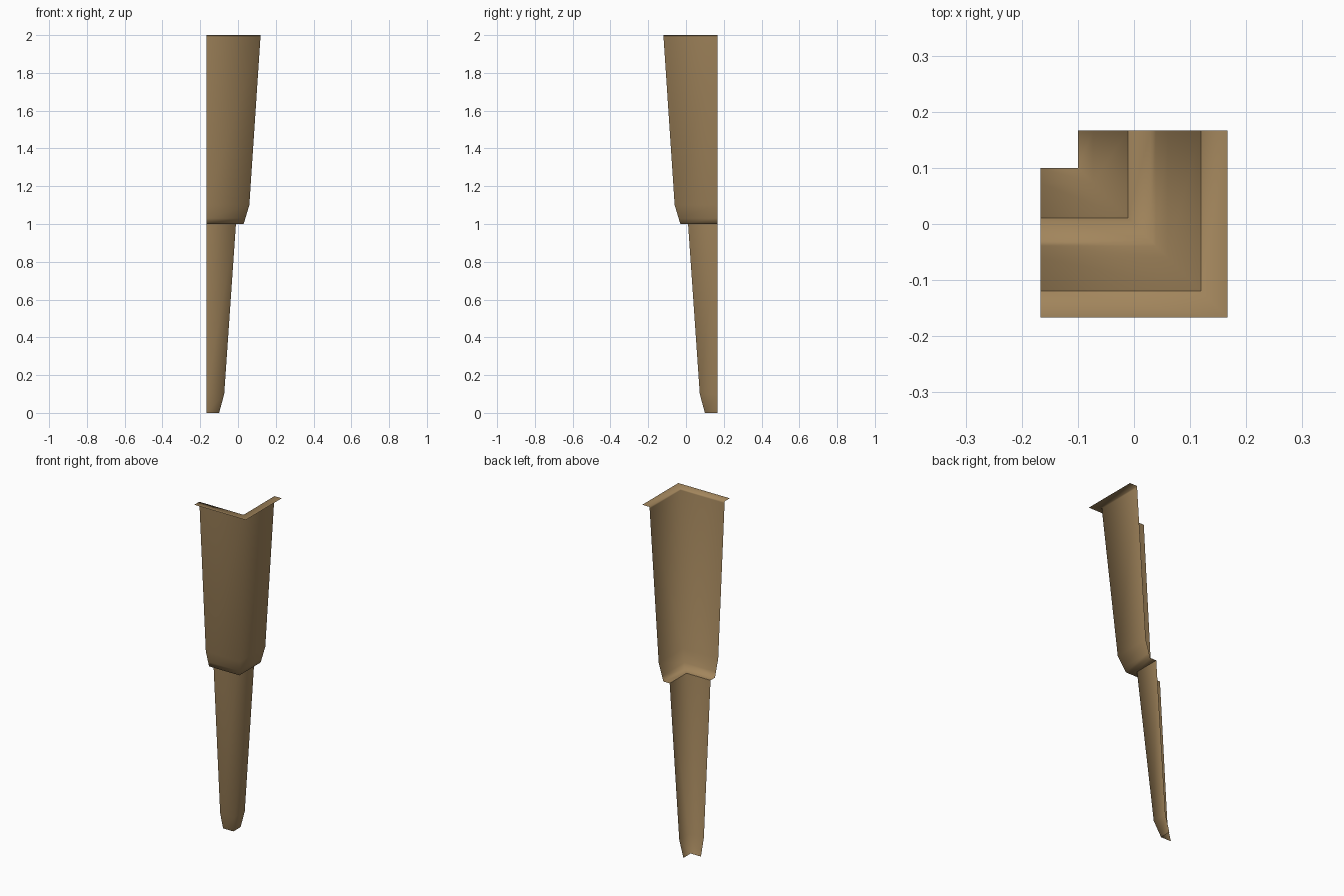
import bpy
import bmesh

cube = bpy.data.objects.get("Cube")
if cube:
    bpy.data.objects.remove(cube, do_unlink=True)

EDGE = 0.167  # open ends of both walls

tan = bpy.data.materials.new("tan_brown")
tan.use_nodes = True
colour = (0.36, 0.235, 0.107, 1)
tan.diffuse_color = colour
tan.node_tree.nodes["Principled BSDF"].inputs["Base Color"].default_value = colour


def corner_shell(name, profile):
    """Sweep an (offset, height) profile around one right-angled corner."""
    bm = bmesh.new()
    rows = [[bm.verts.new(p) for p in ((-EDGE, -w, z), (w, -w, z), (w, EDGE, z))]
            for w, z in profile]
    for low, high in zip(rows, rows[1:]):
        for i in range(2):
            bm.faces.new((low[i], low[i + 1], high[i + 1], high[i]))
    mesh = bpy.data.meshes.new(name)
    bm.to_mesh(mesh)
    bm.free()
    mesh.shade_smooth()
    mesh.materials.append(tan)
    obj = bpy.data.objects.new(name, mesh)
    bpy.context.collection.objects.link(obj)
    return obj


# Lower tapered section, open at the foot
corner_shell("lower_section", [(-0.1, 0), (-0.073, 0.1), (-0.011, 1.0)])

# Upper section: inner ledge, rounded shoulder, tapered walls and top flange
corner_shell("upper_section", [(-0.011, 1.0), (0.03, 1.0), (0.039, 1.03),
                               (0.06, 1.1), (0.119, 1.99), (0.12, 2.0),
                               (EDGE, 2.0)])
